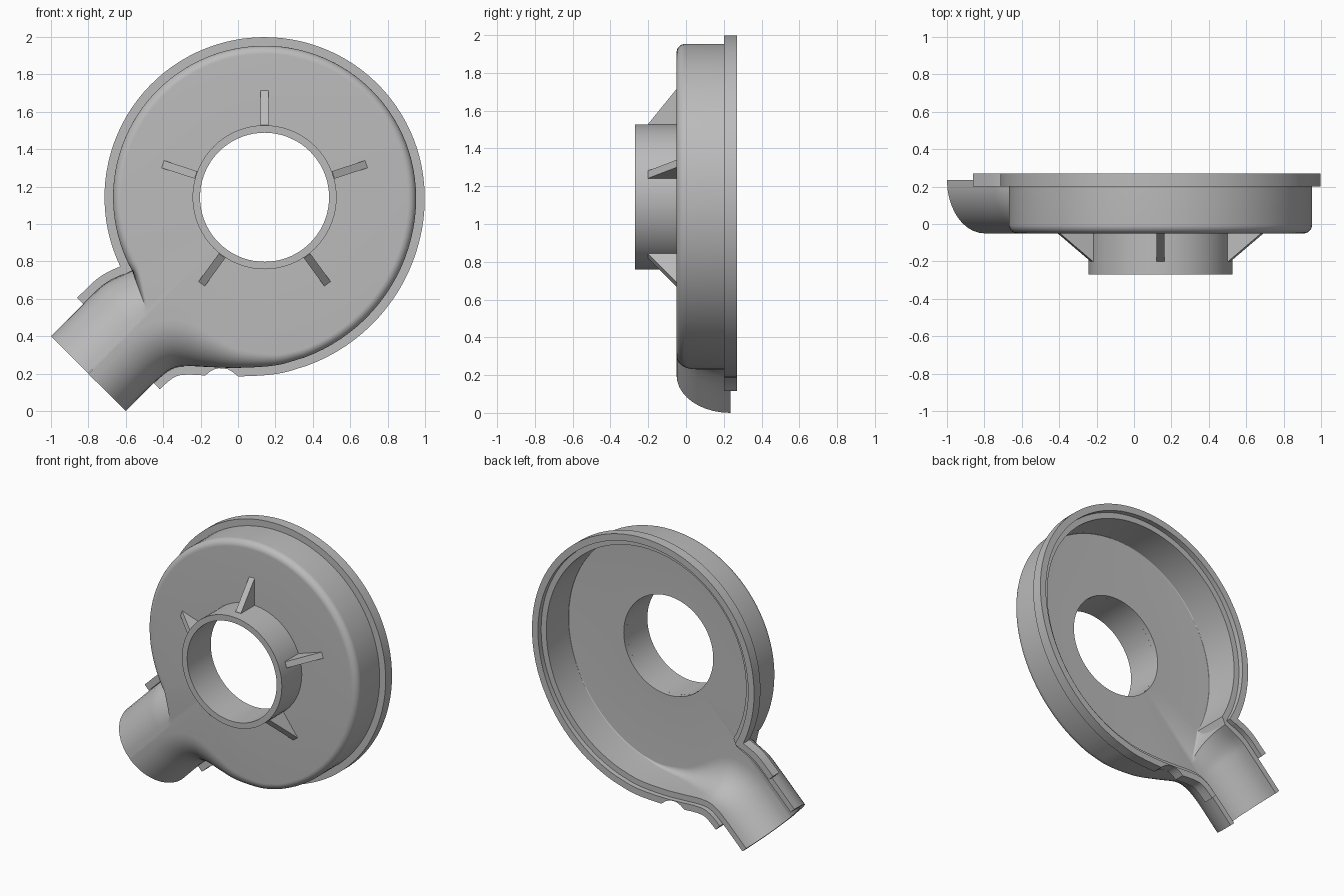
import bpy, bmesh, math
from mathutils import Vector

if "Cube" in bpy.data.objects:
    bpy.data.objects.remove(bpy.data.objects["Cube"])

CX, CZ = 0.142, 1.143          # housing centre
R_WALL, R_HOLE, R_COLLAR = 0.81, 0.345, 0.385
Y_FRONT, Y_RIM = -0.05, 0.235  # front plate and wall rim
T = 0.04                       # wall thickness
R_PIPE = Y_RIM - Y_FRONT
ARC = 10

grey = bpy.data.materials.new("Plain grey")
grey.use_nodes = True
colour = (0.5, 0.5, 0.5, 1)
grey.diffuse_color = colour
grey.node_tree.nodes["Principled BSDF"].inputs["Base Color"].default_value = colour


def finish(name, bm, smooth=True):
    bmesh.ops.remove_doubles(bm, verts=bm.verts, dist=0.0002)
    bmesh.ops.dissolve_degenerate(bm, edges=bm.edges, dist=0.0002)
    bmesh.ops.recalc_face_normals(bm, faces=bm.faces)
    mesh = bpy.data.meshes.new(name)
    bm.to_mesh(mesh)
    bm.free()
    mesh.materials.append(grey)
    ob = bpy.data.objects.new(name, mesh)
    bpy.context.collection.objects.link(ob)
    if smooth:
        bpy.ops.object.select_all(action='DESELECT')
        ob.select_set(True)
        bpy.context.view_layer.objects.active = ob
        bpy.ops.object.shade_smooth_by_angle(angle=math.radians(32))
    return ob


def spline(points, steps):
    """Smooth curve through (x, z, edge radius) points."""
    p = [Vector(q) for q in points]
    p = [2 * p[0] - p[1]] + p + [2 * p[-1] - p[-2]]
    out = []
    for a, b, c, d in zip(p, p[1:], p[2:], p[3:]):
        for k in range(steps):
            t = k / steps
            out.append(b + (c - a) * t / 2 + (a - 2.5 * b + 2 * c - d / 2) * t * t
                       + (1.5 * (b - c) + (d - a) / 2) * t ** 3)
    return out + [p[-2]]


def stations(path):
    """Turn a path into (outline point, inner end of rounded edge, radius, normal)."""
    out = []
    for i, p in enumerate(path):
        d = path[min(i + 1, len(path) - 1)] - path[max(i - 1, 0)]
        n = Vector((d.y, -d.x)).normalized()
        r = min(p.z, R_PIPE)
        end = p.xy + n * r
        if r > R_PIPE - 0.0001:            # crown of the outlet lies on its axis
            s = (end.x + end.y - 1) / 2
            end = Vector((s, s + 1))
        out.append((p.xy, end, r, n))
    return out


def arc(cx, cz, radius, a0, a1, steps):
    angles = [math.radians(a0 + (a1 - a0) * k / steps) for k in range(steps + 1)]
    return [Vector((cx + radius * math.cos(a), cz + radius * math.sin(a), 0.045))
            for a in angles]


# Outline: upper outlet edge, then round body flowing into lower outlet edge
body = arc(CX, CZ, R_WALL, 209, 0, 60)
big = arc(0.04, CZ, 0.913, 0, -70, 20)
corner = body[0]
upper = stations(spline([(-1, 0.4, R_PIPE), (-0.8, 0.6, R_PIPE), (-0.7, 0.688, R_PIPE),
                         (corner.x, corner.y, R_PIPE)], 6))
tail = spline([tuple(big[-1]), (0.2, 0.244, 0.06), (0, 0.231, 0.1), (-0.15, 0.235, 0.17),
               (-0.28, 0.24, 0.24), (-0.36, 0.222, 0.27), (-0.45, 0.15, R_PIPE),
               (-0.6, 0, R_PIPE)], 6)
lower = stations(body + big[1:] + tail[1:])

# Fan that blends the outlet crown into the body at the inside corner
fan = []
for k in range(1, 6):
    a, b, t = upper[-1], lower[0], k / 6
    fan.append((a[0], a[1].lerp(b[1], t), a[2] + (b[2] - a[2]) * t, a[3]))
ring = upper + fan + lower


def section(st):
    p, e, r, _ = st
    h = e - Vector((CX, CZ))
    h = Vector((CX, CZ)) + h.normalized() * R_HOLE
    q = p + (e - p) * (T / r)
    angles = [math.pi / 2 * (1 - k / ARC) for k in range(ARC + 1)]
    outer, inner = [], []
    for a in angles:
        o = e + (p - e) * math.cos(a)
        i = e + (q - e) * math.cos(a)
        outer.append((o.x, Y_FRONT + r * (1 - math.sin(a)), o.y))
        inner.append((i.x, Y_FRONT + T + (r - T) * (1 - math.sin(a)), i.y))
    return ([(h.x, Y_FRONT, h.y)] + outer + [(p.x, Y_RIM, p.y), (q.x, Y_RIM, q.y)]
            + inner[::-1] + [(h.x, Y_FRONT + T, h.y)])


# Housing shell with half-round outlet
bm = bmesh.new()
rows = [[bm.verts.new(c) for c in section(st)] for st in ring]
size = len(rows[0])
for i in range(len(rows) - 1):
    in_pipe = min(ring[i][2], ring[i + 1][2]) > R_PIPE - 0.0001
    for j in range(size):
        if in_pipe and j in (0, size - 2, size - 1):
            continue
        k = (j + 1) % size
        bm.faces.new((rows[i][j], rows[i][k], rows[i + 1][k], rows[i + 1][j]))
for row in (rows[0], rows[-1]):
    for j in range(1, size // 2 - 1):
        bm.faces.new((row[j], row[j + 1], row[size - 2 - j], row[size - 1 - j]))
finish("housing_shell", bm)


# Mounting flange in two runs, with a round notch underneath
def flange(name, run):
    bm = bmesh.new()
    rows = []
    for p, _, _, n in run:
        w, dx = 0.046, p.x + 0.09
        if abs(dx) < 0.1 and p.y < 0.3:
            w = max(0.004, min(w, p.y - 0.13 - math.sqrt(0.01 - dx * dx)))
        o = p - n * w
        rows.append([bm.verts.new(c) for c in ((p.x, 0.2, p.y), (o.x, 0.2, o.y),
                                               (o.x, 0.27, o.y), (p.x, 0.27, p.y))])
    for a, b in zip(rows, rows[1:]):
        for j in range(4):
            k = (j + 1) % 4
            bm.faces.new((a[j], a[k], b[k], b[j]))
    bm.faces.new(rows[0])
    bm.faces.new(rows[-1])
    finish(name, bm)


flange("outlet_flange", [s for s in upper if s[0].x > -0.85])
flange("body_flange", [s for s in lower if s[0].y > 0.5 or s[0].x > -0.455])

# Inlet collar
bm = bmesh.new()
N = 72
profile = [(R_HOLE, -0.27), (R_COLLAR, -0.27), (R_COLLAR, -0.045), (R_HOLE, -0.045)]
rows = []
for i in range(N):
    a = math.tau * i / N
    rows.append([bm.verts.new((CX + r * math.cos(a), y, CZ + r * math.sin(a)))
                 for r, y in profile])
for i in range(N):
    a, b = rows[i], rows[(i + 1) % N]
    for j in range(4):
        k = (j + 1) % 4
        bm.faces.new((a[j], a[k], b[k], b[j]))
finish("inlet_collar", bm)

# Five gusset ribs around the collar
for i in range(5):
    a = math.radians(90 + 72 * i)
    out = Vector((math.cos(a), 0, math.sin(a)))
    side = Vector((-out.z, 0, out.x)) * 0.021
    bm = bmesh.new()
    sides = []
    for s in (-1, 1):
        sides.append([bm.verts.new(Vector((CX, y, CZ)) + out * r + side * s) for r, y in
                      ((0.37, -0.04), (0.37, -0.2), (0.387, -0.2), (0.572, -0.05), (0.572, -0.04))])
        bm.faces.new(sides[-1])
    for j in range(5):
        k = (j + 1) % 5
        bm.faces.new((sides[0][j], sides[0][k], sides[1][k], sides[1][j]))
    finish("gusset_rib_%d" % (i + 1), bm, smooth=False)
